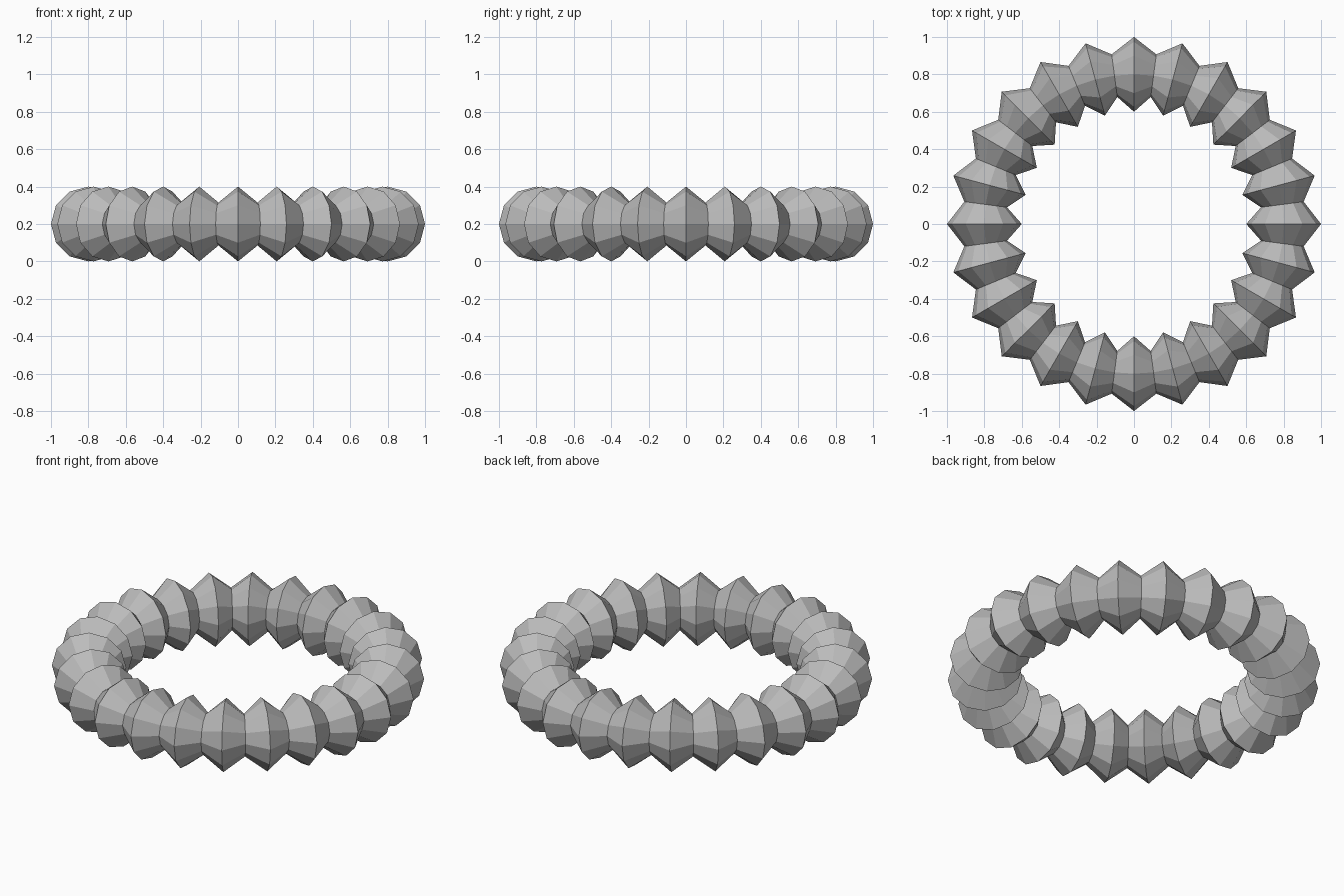
import bpy
import bmesh
from math import sin, cos, tau

cube = bpy.data.objects.get("Cube")
if cube:
    bpy.data.objects.remove(cube, do_unlink=True)

RIDGES, SIDES = 24, 12
RING_RADIUS, RIDGE_RADIUS, VALLEY_RADIUS = 0.8, 0.2, 0.115


def flat_material(name, value):
    mat = bpy.data.materials.new(name)
    mat.use_nodes = True
    colour = (value, value, value, 1)
    mat.diffuse_color = colour
    mat.node_tree.nodes["Principled BSDF"].inputs["Base Color"].default_value = colour
    return mat


# Ring of cross-sections that alternate between wide ridges and narrow valleys
bm = bmesh.new()
sections = []
for i in range(RIDGES * 2):
    turn = tau * i / (RIDGES * 2)
    tube = VALLEY_RADIUS if i % 2 else RIDGE_RADIUS
    section = []
    for j in range(SIDES):
        a = tau * j / SIDES
        r = RING_RADIUS + tube * cos(a)
        section.append(bm.verts.new((r * cos(turn), r * sin(turn), RIDGE_RADIUS + tube * sin(a))))
    sections.append(section)

# Flat faces bridging each section to the next
for i, here in enumerate(sections):
    there = sections[(i + 1) % len(sections)]
    for j in range(SIDES):
        k = (j + 1) % SIDES
        bm.faces.new((here[j], there[j], there[k], here[k]))
bmesh.ops.recalc_face_normals(bm, faces=bm.faces)

mesh = bpy.data.meshes.new("ridged_ring")
bm.to_mesh(mesh)
bm.free()
mesh.materials.append(flat_material("light_grey", 0.5))
ring = bpy.data.objects.new("ridged_ring", mesh)
bpy.context.collection.objects.link(ring)
